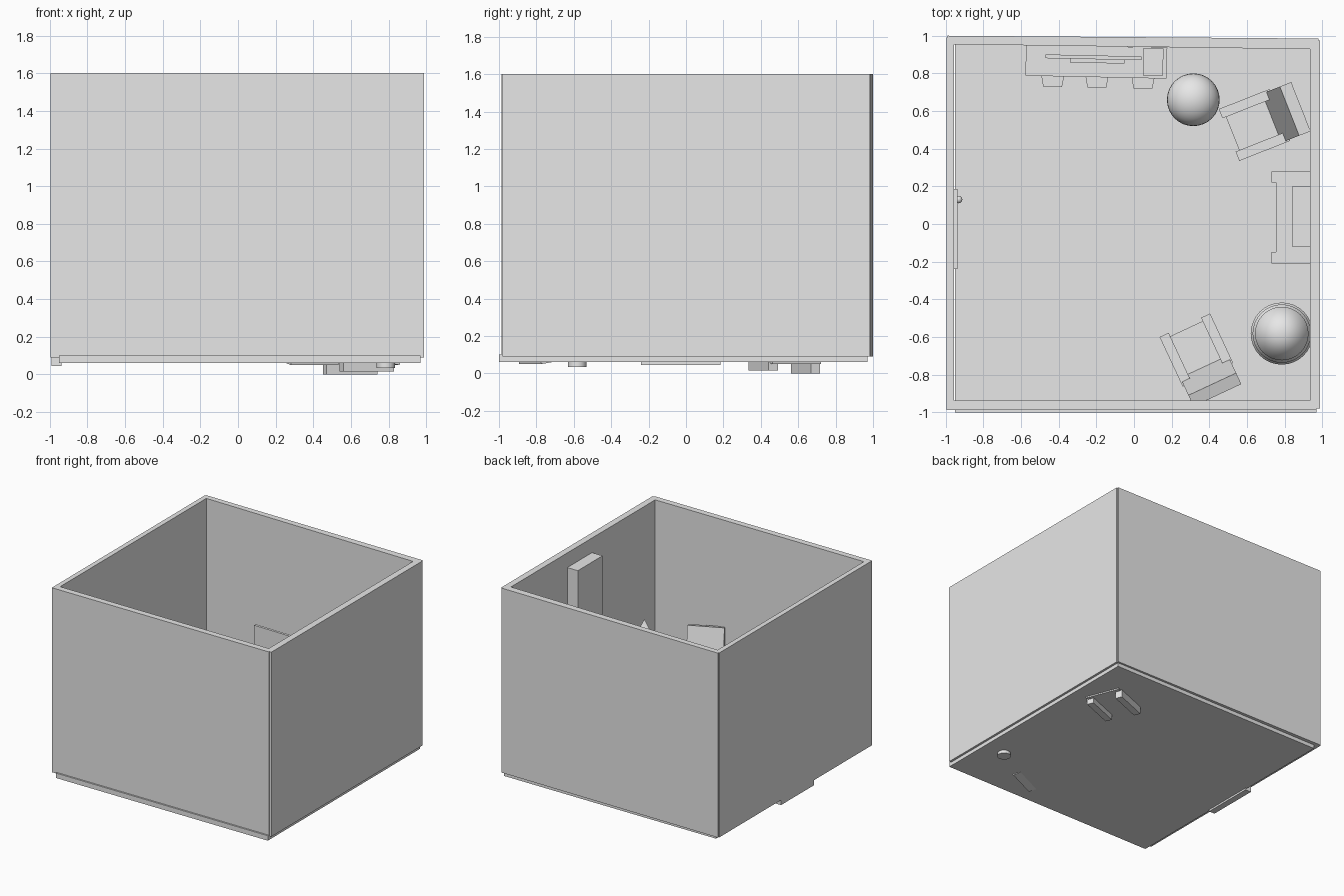
import bpy, bmesh, math
from mathutils import Matrix, Vector

if "Cube" in bpy.data.objects:
    bpy.data.objects.remove(bpy.data.objects["Cube"])

grey = bpy.data.materials.new("light grey")
grey.diffuse_color = (0.8, 0.8, 0.8, 1)
grey.use_nodes = True
grey.node_tree.nodes["Principled BSDF"].inputs["Base Color"].default_value = grey.diffuse_color


def add(name, bm, matrix=None):
    if matrix is not None:
        bm.transform(matrix)
    bmesh.ops.recalc_face_normals(bm, faces=bm.faces)
    me = bpy.data.meshes.new(name)
    bm.to_mesh(me)
    bm.free()
    me.materials.append(grey)
    ob = bpy.data.objects.new(name, me)
    bpy.context.collection.objects.link(ob)
    return ob


def box(name, x, y, z, matrix=None):
    """Box from (min, max) ranges on each axis."""
    bm = bmesh.new()
    bmesh.ops.create_cube(bm, size=1)
    for v in bm.verts:
        v.co = Vector([(r[0] + r[1]) / 2 + c * (r[1] - r[0]) for r, c in zip((x, y, z), v.co)])
    return add(name, bm, matrix)


def prism(name, pts, depth_axis, d0, d1, matrix=None):
    """Extrude a 2D outline along y or z."""
    put = (lambda a, b, d: (a, d, b)) if depth_axis == "y" else (lambda a, b, d: (a, b, d))
    bm = bmesh.new()
    lo = [bm.verts.new(put(a, b, d0)) for a, b in pts]
    hi = [bm.verts.new(put(a, b, d1)) for a, b in pts]
    bm.faces.new(lo)
    bm.faces.new(hi[::-1])
    n = len(pts)
    for i in range(n):
        bm.faces.new((lo[i], lo[(i + 1) % n], hi[(i + 1) % n], hi[i]))
    return add(name, bm, matrix)


def cone(name, r1, r2, x, y, z0, z1, seg=32):
    bm = bmesh.new()
    bmesh.ops.create_cone(bm, cap_ends=True, segments=seg, radius1=r1, radius2=r2, depth=z1 - z0)
    return smooth(add(name, bm, Matrix.Translation((x, y, (z0 + z1) / 2))))


def smooth(ob):
    bpy.context.view_layer.objects.active = ob
    ob.select_set(True)
    bpy.ops.object.shade_smooth_by_angle(angle=math.radians(35))
    ob.select_set(False)
    return ob


# room shell: floor and four walls, back wall slightly askew
WALL = (0.09, 1.6)
box("floor", (-0.95, 0.97), (-1.0, 0.97), (0.06, 0.10))
box("left_wall", (-0.995, -0.955), (-0.985, 0.99), WALL)
box("right_wall", (0.935, 0.988), (-0.98, 0.975), WALL)
box("front_wall", (-0.995, 0.97), (-0.987, -0.937), WALL)
prism("back_wall", [(-0.99, 0.955), (0.98, 0.928), (0.98, 0.985), (-0.99, 1.0)], "z", *WALL)

# door with a round knob
box("door", (-0.99, -0.938), (-0.24, 0.185), (0.045, 0.85))
bm = bmesh.new()
bmesh.ops.create_uvsphere(bm, u_segments=20, v_segments=12, radius=0.02)
smooth(add("door_knob", bm, Matrix.Translation((-0.932, 0.13, 0.43))))

# fireplace: two pillars, lintel, firebox back and chimney
for nm, y in (("front_pillar", (-0.21, -0.15)), ("back_pillar", (0.22, 0.28))):
    box("fireplace_" + nm, (0.73, 0.935), y, (0.10, 0.58))
box("fireplace_lintel", (0.755, 0.935), (-0.15, 0.22), (0.42, 0.58))
box("firebox_back", (0.90, 0.935), (-0.15, 0.22), (0.10, 0.42))
box("chimney", (0.84, 0.935), (-0.12, 0.20), (0.58, 1.48))


# armchairs: local +x points to the chair's back
def armchair(tag, x, y, angle, drops, top):
    m = Matrix.Translation((x, y, 0)) @ Matrix.Rotation(math.radians(angle), 4, "Z")
    box(tag + "_seat", (0.02, 0.27), (-0.10, 0.10), (0.08, 0.25), m)
    for side, drop in zip((-1, 1), drops):
        a, b = sorted((side * 0.095, side * 0.148))
        box(tag + "_arm", (0, 0.29), (a, b), (drop, 0.36), m)
    prism(tag + "_back", [(0.205, 0.07), (0.325, 0.05), (0.41, top - 0.02), (0.345, top)],
          "y", -0.14, 0.14, m)


armchair("back_armchair", 0.505, 0.473, 21.5, (0.015, 0.0), 0.71)
armchair("front_armchair", 0.27, -0.538, -65, (0.07, 0.07), 0.735)

# round pouf
bm = bmesh.new()
bmesh.ops.create_uvsphere(bm, u_segments=32, v_segments=16, radius=0.14)
smooth(add("round_pouf", bm, Matrix.Translation((0.315, 0.66, 0.22)) @ Matrix.Diagonal((1, 1, 0.9, 1))))

# tree: trunk and three stacked cones
TX, TY = 0.785, -0.582
cone("tree_trunk", 0.05, 0.05, TX, TY, 0.035, 0.26)
for r, z0, z1 in ((0.165, 0.22, 0.52), (0.155, 0.36, 0.66), (0.142, 0.50, 0.80)):
    cone("tree_tier", r, 0, TX, TY, z0, z1)

# media cabinet with drawer handles, screen and console box, turned with the back wall
R = Matrix.Translation((-0.2, 0.86, 0)) @ Matrix.Rotation(math.radians(-1.2), 4, "Z")
box("media_cabinet", (-0.375, 0.375), (-0.08, 0.085), (0.09, 0.36), R)
for cx in (-0.23, 0.005, 0.25):
    prism("drawer_handle", [(cx - 0.06, -0.08), (cx + 0.06, -0.08), (cx + 0.05, -0.135), (cx - 0.05, -0.135)],
          "z", 0.20, 0.26, R)
box("screen_stand", (-0.14, 0.15), (-0.005, 0.035), (0.36, 0.39), R)
box("screen", (-0.27, 0.24), (0.015, 0.035), (0.39, 0.72), R)
box("console_box", (0.25, 0.355), (-0.065, 0.08), (0.36, 0.50), R)
